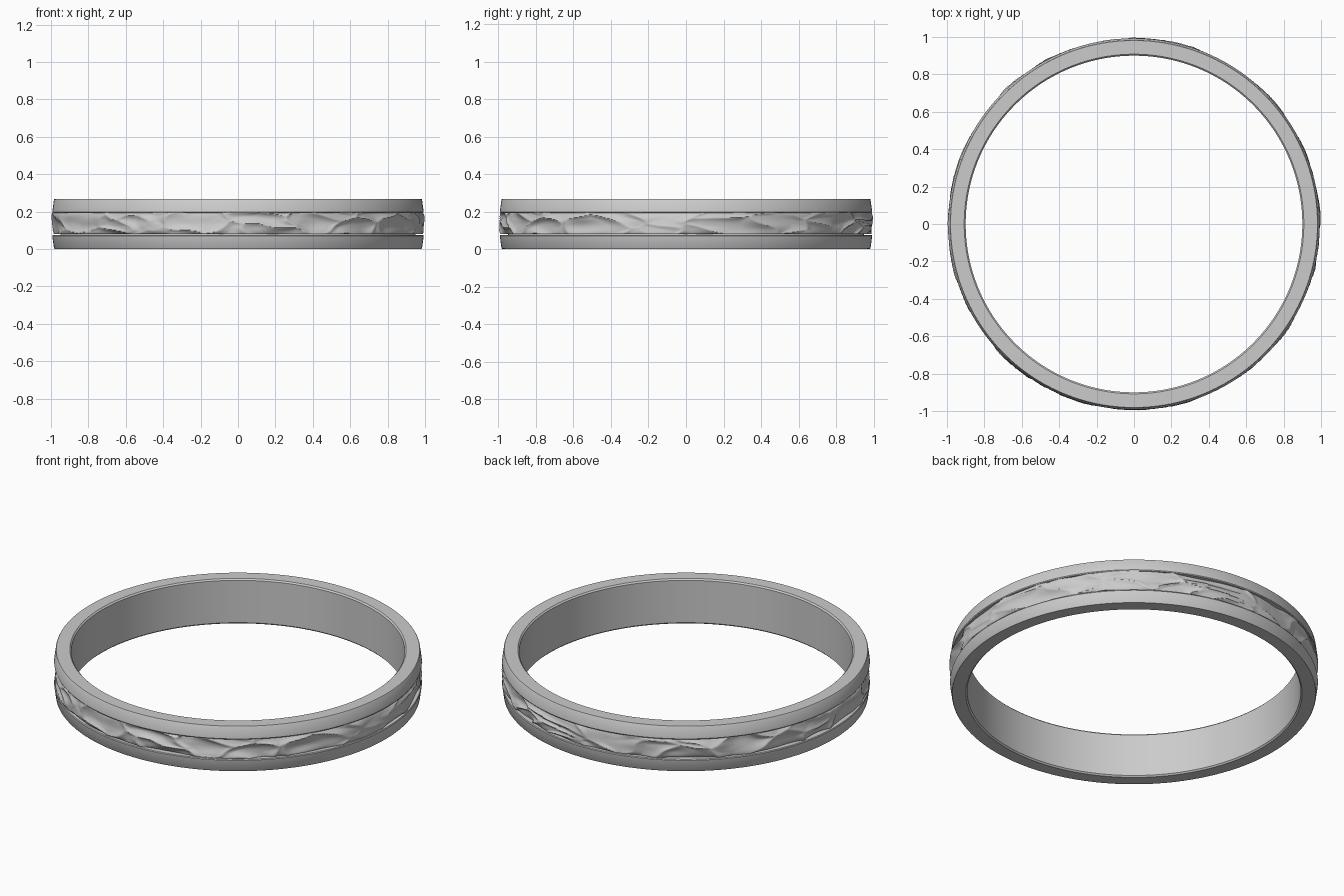
import bpy, bmesh, math
from mathutils import Vector, noise

if "Cube" in bpy.data.objects:
    bpy.data.objects.remove(bpy.data.objects["Cube"])


def lathe(name, profile, segs, shape=None, angle=30):
    """Spin a closed (radius, z) profile around z; shape(r, z, a) may alter the radius."""
    bm = bmesh.new()
    rings = []
    for i in range(segs):
        a = 2 * math.pi * i / segs
        ring = []
        for r, z in profile:
            rr = shape(r, z, a) if shape else r
            ring.append(bm.verts.new((rr * math.cos(a), rr * math.sin(a), z)))
        rings.append(ring)
    n = len(profile)
    for i in range(segs):
        p, q = rings[i], rings[(i + 1) % segs]
        for j in range(n):
            k = (j + 1) % n
            bm.faces.new((p[j], q[j], q[k], p[k]))
    bmesh.ops.recalc_face_normals(bm, faces=bm.faces)
    me = bpy.data.meshes.new(name)
    bm.to_mesh(me)
    bm.free()
    ob = bpy.data.objects.new(name, me)
    bpy.context.collection.objects.link(ob)
    bpy.context.view_layer.objects.active = ob
    ob.select_set(True)
    bpy.ops.object.shade_smooth_by_angle(angle=math.radians(angle))
    ob.select_set(False)
    return ob


# Polished band: two slightly tapered rims with a channel between them
H = 0.268
lower = [(0.9, 0.008), (0.908, 0.0), (0.981, 0.0), (0.984, 0.004),
         (0.993, 0.07), (0.99, 0.075), (0.95, 0.075)]
upper = [(r, H - z) for r, z in reversed(lower)]
lathe("ring_band", lower + upper, 256)

# Hammered inlay: irregular dents separated by soft ridges
Z0, Z1, ROWS = 0.079, 0.195, 22


def hammered(r, z, a):
    if r < 0.95:
        return r
    c, s = math.cos(a), math.sin(a)
    p = Vector((c * 3.2, s * 3.2, z * 9))
    p += 0.35 * noise.noise_vector(p * 1.3)
    d = noise.voronoi(p)[0]
    ridge = min(1.0, d[0] / max(d[1], 1e-4)) ** 2
    t = (z - Z0) / (Z1 - Z0)
    edge = 0.006 * (2 * t - 1) ** 6
    wave = 0.008 * noise.noise(Vector((c * 5, s * 5, z * 14)))
    return min(1.0, r + 0.024 * ridge + wave - edge)


outer = [(0.972, Z0 + (Z1 - Z0) * i / ROWS) for i in range(ROWS + 1)]
lathe("hammered_inlay", [(0.94, Z0)] + outer + [(0.94, Z1)], 720, hammered, 50)
